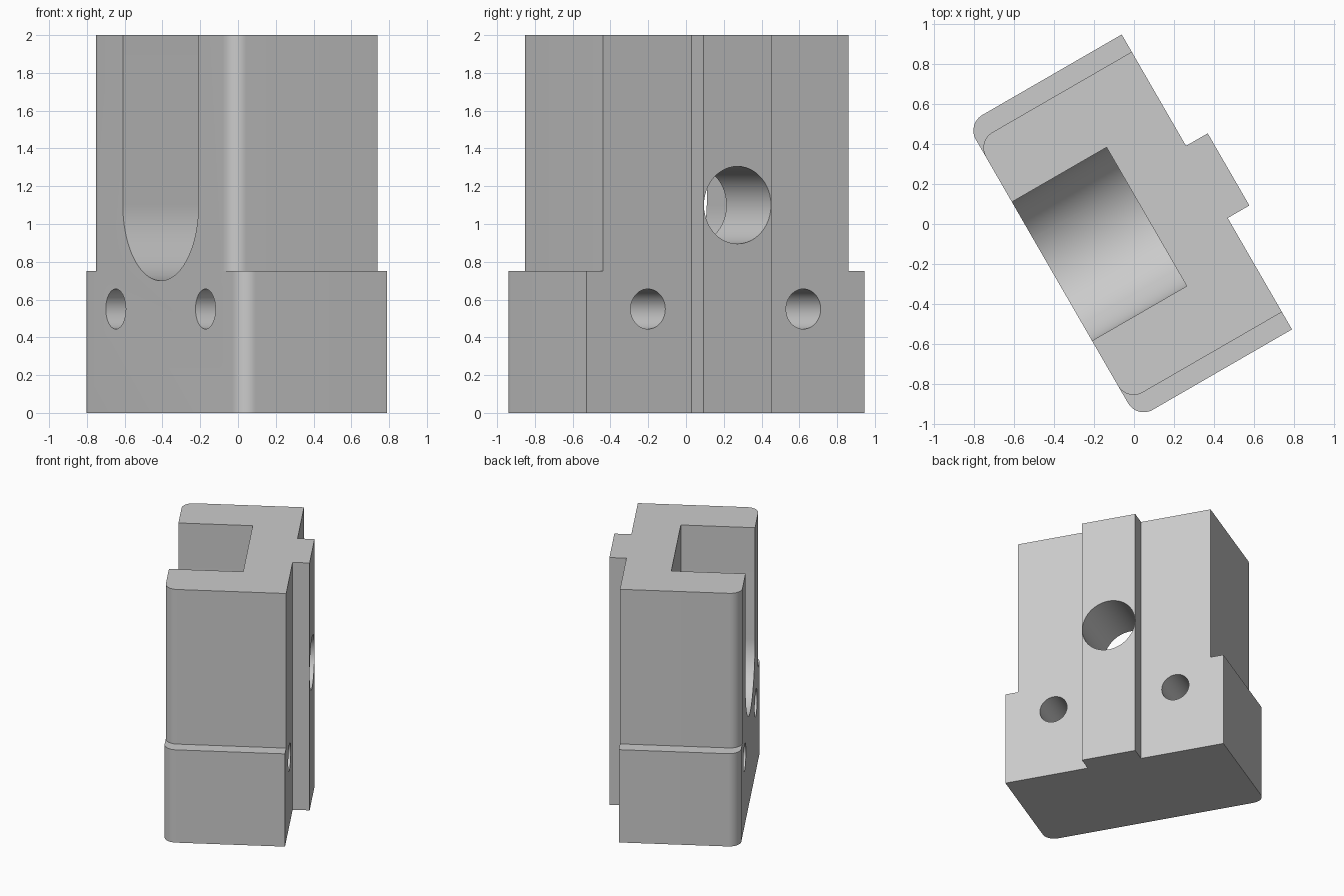
import bpy, bmesh, math
from mathutils import Matrix, Vector

cube = bpy.data.objects.get("Cube")
if cube:
    bpy.data.objects.remove(cube, do_unlink=True)

BACK, FRONT = 0.42, -0.473      # mounting face and slotted face
RIB_HALF, RIB_TOP = 0.208, 0.545
CORNER = 0.09
STEP, TOP = 0.75, 2.0

metal = bpy.data.materials.new("plain grey")
metal.use_nodes = True
grey = (0.6, 0.6, 0.6, 1)
metal.diffuse_color = grey
metal.node_tree.nodes["Principled BSDF"].inputs["Base Color"].default_value = grey


def arc(cx, cy, r, start, end, n):
    """Points on an arc, angles in degrees."""
    angles = [math.radians(start + (end - start) * i / n) for i in range(n + 1)]
    return [(cx + r * math.cos(t), cy + r * math.sin(t)) for t in angles]


def prism(name, outline, low, high, along_y=False):
    """Extrude an outline along z, or an (x, z) outline along y."""
    bm = bmesh.new()
    place = (lambda p: Vector((p[0], low, p[1]))) if along_y else (lambda p: Vector((*p, low)))
    face = bm.faces.new([bm.verts.new(place(p)) for p in outline])
    moved = bmesh.ops.extrude_face_region(bm, geom=[face])["geom"]
    shift = Vector((0, high - low, 0)) if along_y else Vector((0, 0, high - low))
    bmesh.ops.translate(bm, vec=shift, verts=[v for v in moved if isinstance(v, bmesh.types.BMVert)])
    bmesh.ops.recalc_face_normals(bm, faces=bm.faces)
    mesh = bpy.data.meshes.new(name)
    bm.to_mesh(mesh)
    bm.free()
    mesh.materials.append(metal)
    ob = bpy.data.objects.new(name, mesh)
    bpy.context.collection.objects.link(ob)
    return ob


def block_outline(half):
    """Block section: rounded front corners and a rib on the back."""
    left = arc(-half + CORNER, FRONT + CORNER, CORNER, 180, 270, 12)
    right = arc(half - CORNER, FRONT + CORNER, CORNER, 270, 360, 12)
    rib = [(RIB_HALF, BACK), (RIB_HALF, RIB_TOP), (-RIB_HALF, RIB_TOP), (-RIB_HALF, BACK)]
    return left + right + [(half, BACK)] + rib + [(-half, BACK)]


def combine(target, tool, operation):
    """Apply a boolean and discard the tool."""
    tool.hide_render = True
    mod = target.modifiers.new(operation, 'BOOLEAN')
    mod.operation, mod.solver, mod.object = operation, 'EXACT', tool
    bpy.context.view_layer.update()
    graph = bpy.context.evaluated_depsgraph_get()
    result = bpy.data.meshes.new_from_object(target.evaluated_get(graph))
    target.modifiers.clear()
    target.data = result
    bpy.data.objects.remove(tool, do_unlink=True)


# Wide base with the narrower upper block
body = prism("mounting_block", block_outline(0.85), 0, STEP)
combine(body, prism("upper_block", block_outline(0.75), STEP, TOP), 'UNION')

# Round-bottomed slot, open at the top and front
slot = arc(0, 1.1, 0.4, 180, 360, 48) + [(0.4, TOP + 0.5), (-0.4, TOP + 0.5)]
combine(body, prism("slot_cutter", slot, -1, 0.073, True), 'DIFFERENCE')

# Central bore and two bolt holes
for name, x, z, r in (("bore", 0, 1.1, 0.205), ("bolt_left", 0.475, 0.55, 0.106),
                      ("bolt_right", -0.475, 0.55, 0.106)):
    circle = arc(x, z, r, 0, 360, 48)[:-1]
    combine(body, prism(name + "_cutter", circle, -1, 1, True), 'DIFFERENCE')

# Turn the block about the vertical axis
body.data.transform(Matrix.Rotation(math.radians(-60), 4, 'Z'))

bpy.ops.object.select_all(action='DESELECT')
body.select_set(True)
bpy.context.view_layer.objects.active = body
bpy.ops.object.shade_smooth_by_angle(angle=math.radians(30))
